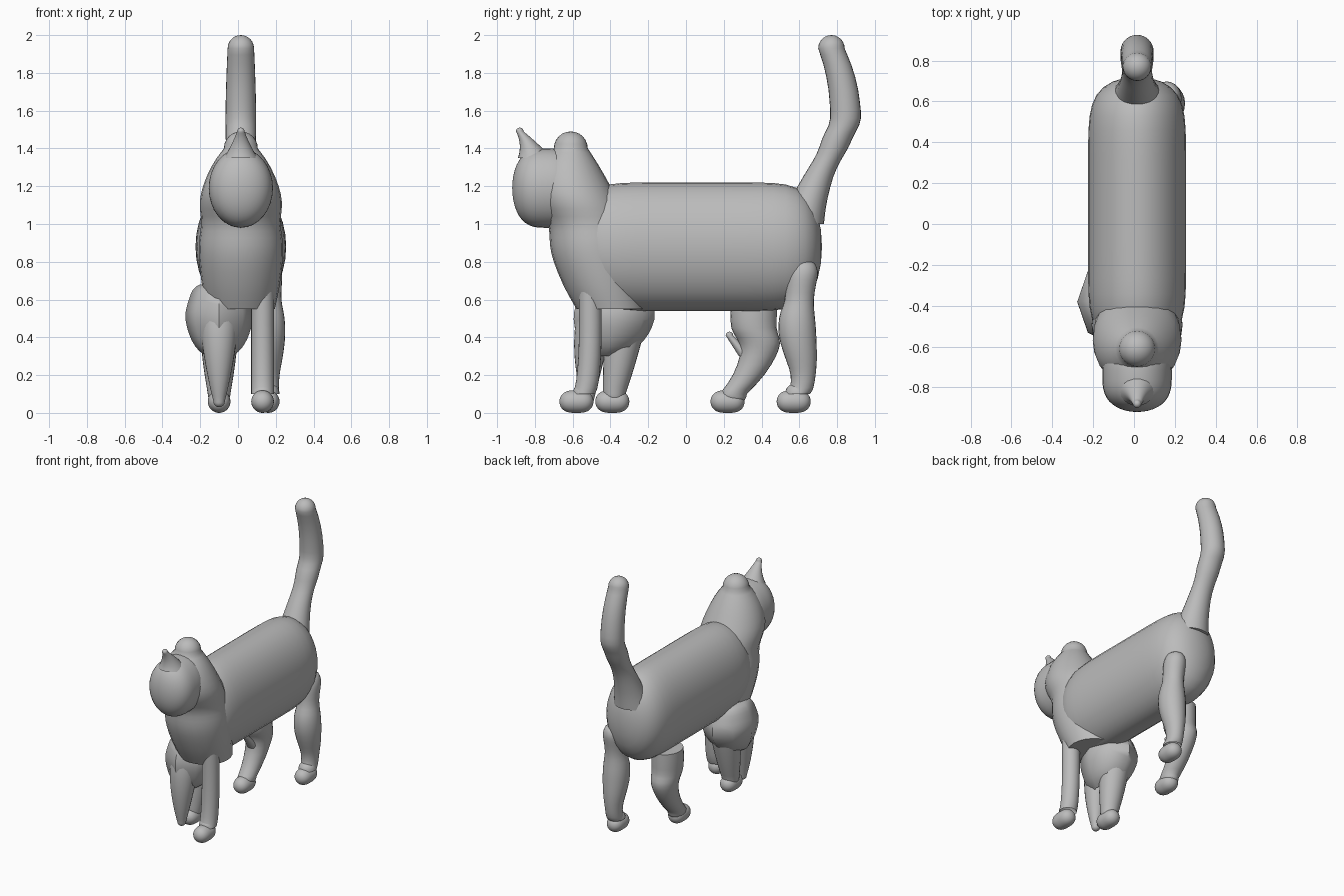
import bpy, bmesh
from math import sin, cos, pi, radians
from mathutils import Vector

if "Cube" in bpy.data.objects:
    bpy.data.objects.remove(bpy.data.objects["Cube"], do_unlink=True)

grey = bpy.data.materials.new("plain_grey")
grey.use_nodes = True
grey.diffuse_color = (0.5, 0.5, 0.5, 1)
shader = next(node for node in grey.node_tree.nodes if node.type == "BSDF_PRINCIPLED")
shader.inputs["Base Color"].default_value = grey.diffuse_color

MIDLINE = 0.015


def skin(name, rings):
    """Bridge a list of rings into a closed, smoothly shaded part."""
    bm = bmesh.new()
    loops = [[bm.verts.new(point) for point in ring] for ring in rings]
    for lower, upper in zip(loops, loops[1:]):
        for i in range(len(lower)):
            bm.faces.new((lower[i - 1], lower[i], upper[i], upper[i - 1]))
    bm.faces.new(loops[0])
    bm.faces.new(loops[-1])
    bmesh.ops.remove_doubles(bm, verts=bm.verts, dist=0.0001)
    bmesh.ops.recalc_face_normals(bm, faces=bm.faces)
    mesh = bpy.data.meshes.new(name)
    bm.to_mesh(mesh)
    bm.free()
    mesh.materials.append(grey)
    part = bpy.data.objects.new(name, mesh)
    bpy.context.collection.objects.link(part)
    bpy.ops.object.select_all(action="DESELECT")
    part.select_set(True)
    bpy.context.view_layer.objects.active = part
    bpy.ops.object.shade_smooth_by_angle(angle=radians(50))


def circle(sides):
    """Cosine and sine pairs around a full turn."""
    turns = [2 * pi * i / sides for i in range(sides)]
    return [(cos(turn), sin(turn)) for turn in turns]


def blob(name, centre, size, power=2, steps=24):
    """Ellipsoid whose ends along y get blunter as the power rises."""
    centre, rings = Vector(centre), []
    for k in range(steps + 1):
        along = sin(pi * (k / steps - 0.5))
        girth = max(1 - abs(along) ** power, 0) ** 0.5
        rings.append([centre + Vector((size[0] * girth * c,
                                       size[1] * along,
                                       size[2] * girth * s))
                      for c, s in circle(32)])
    skin(name, rings)


def flow(rows, steps=5):
    """Pass a smooth curve through the rows."""
    rows = [Vector(row) for row in rows]
    padded = [rows[0]] + rows + [rows[-1]]
    path = []
    for a, b, c, d in zip(padded, padded[1:], padded[2:], padded[3:]):
        for k in range(steps):
            t = k / steps
            start, end = b + (c - a) * t / 2, c - (d - b) * (1 - t) / 2
            path.append(start.lerp(end, t * t * (3 - 2 * t)))
    return path + [rows[-1]]


def tube(name, x, rows, depth=1, sides=24):
    """Round limb through rows of y, z and radius, with a domed far end."""
    path = flow(rows)
    y, z, radius = path[-1]
    way = 1 if z > path[0].z else -1
    for k in range(1, 7):
        bend = pi / 2 * k / 6
        path.append(Vector((y, z + way * radius * sin(bend), radius * cos(bend))))
    skin(name, [[(x + r * c, y + r * depth * s, z) for c, s in circle(sides)]
                for y, z, r in path])


def leg(name, x, paw_y, rows, depth=1):
    """Leg running down into a long, low paw."""
    tube(name, x, rows, depth)
    blob(name + "_paw", (x, paw_y, 0.06), (0.06, 0.09, 0.06), power=3)


# Blunt-ended torso, with neck and chest rising in front of it
blob("torso", (MIDLINE, 0.06, 0.88), (0.24, 0.66, 0.34), power=8)
tube("neck_and_chest", MIDLINE, [
    (-0.4, 0.55, 0.18),
    (-0.48, 0.8, 0.22),
    (-0.52, 1, 0.21),
    (-0.6, 1.2, 0.2),
    (-0.61, 1.4, 0.09),
])

# Rounded head and a single pointed ear on the brow
blob("head", (MIDLINE, -0.74, 1.19), (0.17, 0.18, 0.21), power=3)
tube("ear", MIDLINE, [
    (-0.8, 1.35, 0.09),
    (-0.83, 1.42, 0.05),
    (-0.88, 1.49, 0.02),
])

# Raised tail with a broad root
tube("tail", MIDLINE, [
    (0.6, 1, 0.13),
    (0.7, 1.25, 0.08),
    (0.8, 1.45, 0.08),
    (0.84, 1.65, 0.08),
    (0.77, 1.93, 0.07),
])

# Front legs: the left one slim, the right one under a broad shoulder
leg("left_front_leg", 0.13, -0.58, [
    (-0.51, 0.7, 0.06),
    (-0.51, 0.3, 0.06),
    (-0.54, 0.1, 0.06),
])
leg("right_front_leg", -0.1, -0.39, [
    (-0.3, 0.6, 0.1),
    (-0.33, 0.4, 0.1),
    (-0.38, 0.1, 0.06),
])
tube("right_shoulder", -0.1, [
    (-0.38, 0.68, 0.1),
    (-0.38, 0.6, 0.16),
    (-0.39, 0.42, 0.16),
    (-0.43, 0.3, 0.07),
], depth=1.2, sides=8)
tube("right_pointed_limb", -0.1, [
    (-0.48, 0.5, 0.1),
    (-0.51, 0.3, 0.08),
    (-0.52, 0.06, 0.03),
])

# Hind legs: the left stands back, the right swings forward
leg("left_hind_leg", 0.16, 0.57, [
    (0.62, 0.8, 0.03),
    (0.62, 0.75, 0.07),
    (0.6, 0.6, 0.07),
    (0.59, 0.42, 0.09),
    (0.62, 0.2, 0.06),
    (0.59, 0.1, 0.06),
], depth=1.1)
leg("right_hind_leg", -0.1, 0.22, [
    (0.36, 0.6, 0.1),
    (0.36, 0.45, 0.1),
    (0.38, 0.3, 0.08),
    (0.25, 0.1, 0.06),
], depth=1.2)
tube("right_hind_spur", -0.1, [
    (0.32, 0.3, 0.04),
    (0.23, 0.41, 0.02),
])
